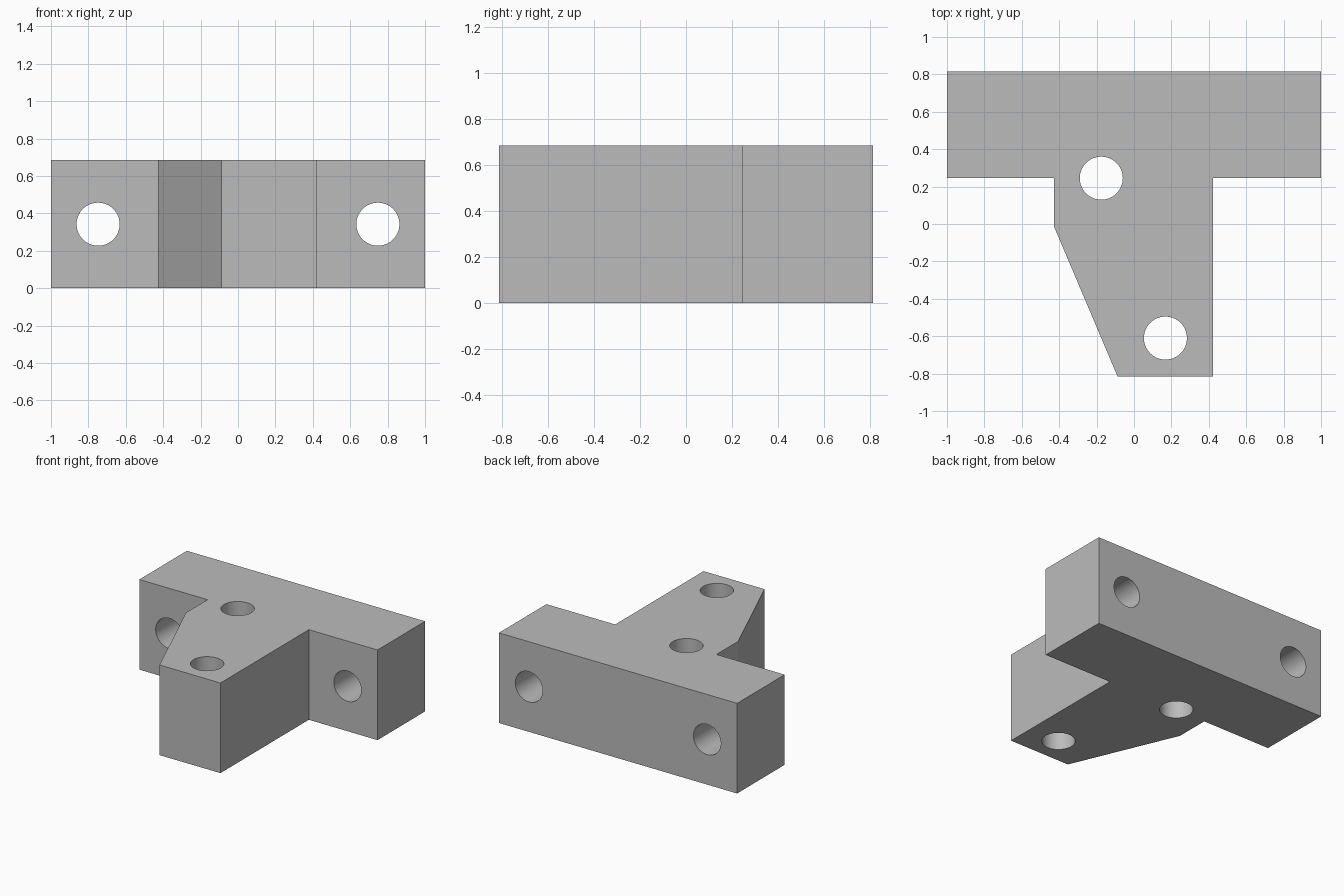
import bpy
import bmesh
import math

HEIGHT = 0.684
HOLE_RADIUS = 0.115

cube = bpy.data.objects.get("Cube")
if cube:
    bpy.data.objects.remove(cube, do_unlink=True)

grey = bpy.data.materials.new("plain grey")
grey.use_nodes = True
colour = (0.5, 0.5, 0.5, 1)
grey.diffuse_color = colour
grey.node_tree.nodes["Principled BSDF"].inputs["Base Color"].default_value = colour

# T-shaped block with one slanted flank, extruded from its outline
outline = [(-1, 0.815), (-1, 0.245), (-0.427, 0.245), (-0.427, -0.015),
           (-0.088, -0.815), (0.423, -0.815), (0.423, 0.245),
           (1, 0.245), (1, 0.815)]
bm = bmesh.new()
base = bm.faces.new([bm.verts.new((x, y, 0)) for x, y in outline])
extruded = bmesh.ops.extrude_face_region(bm, geom=[base])
top = [v for v in extruded["geom"] if isinstance(v, bmesh.types.BMVert)]
bmesh.ops.translate(bm, verts=top, vec=(0, 0, HEIGHT))
bmesh.ops.recalc_face_normals(bm, faces=bm.faces)
mesh = bpy.data.meshes.new("mounting_block")
bm.to_mesh(mesh)
bm.free()
mesh.materials.append(grey)
block = bpy.data.objects.new("mounting_block", mesh)
bpy.context.collection.objects.link(block)


def drill(name, location, rotation=(0, 0, 0)):
    """Cut a round through hole in the block."""
    bpy.ops.mesh.primitive_cylinder_add(vertices=64, radius=HOLE_RADIUS, depth=1.2,
                                        location=location, rotation=rotation)
    cutter = bpy.context.object
    cutter.name = name
    cutter.data.materials.append(grey)
    cut = block.modifiers.new(name, "BOOLEAN")
    cut.operation = "DIFFERENCE"
    cut.solver = "EXACT"
    cut.object = cutter
    bpy.context.view_layer.objects.active = block
    bpy.ops.object.modifier_apply(modifier=cut.name)
    bpy.data.objects.remove(cutter, do_unlink=True)


# Vertical holes in the stem
drill("stem_hole_rear", (-0.175, 0.245, HEIGHT / 2))
drill("stem_hole_front", (0.168, -0.61, HEIGHT / 2))

# Horizontal holes through the two arms
for side in (-1, 1):
    drill("arm_hole", (side * 0.748, 0.53, HEIGHT / 2), (math.pi / 2, 0, 0))

# Smooth hole walls, sharp block edges
bpy.ops.object.select_all(action="DESELECT")
block.select_set(True)
bpy.context.view_layer.objects.active = block
bpy.ops.object.shade_smooth_by_angle(angle=math.radians(20))
